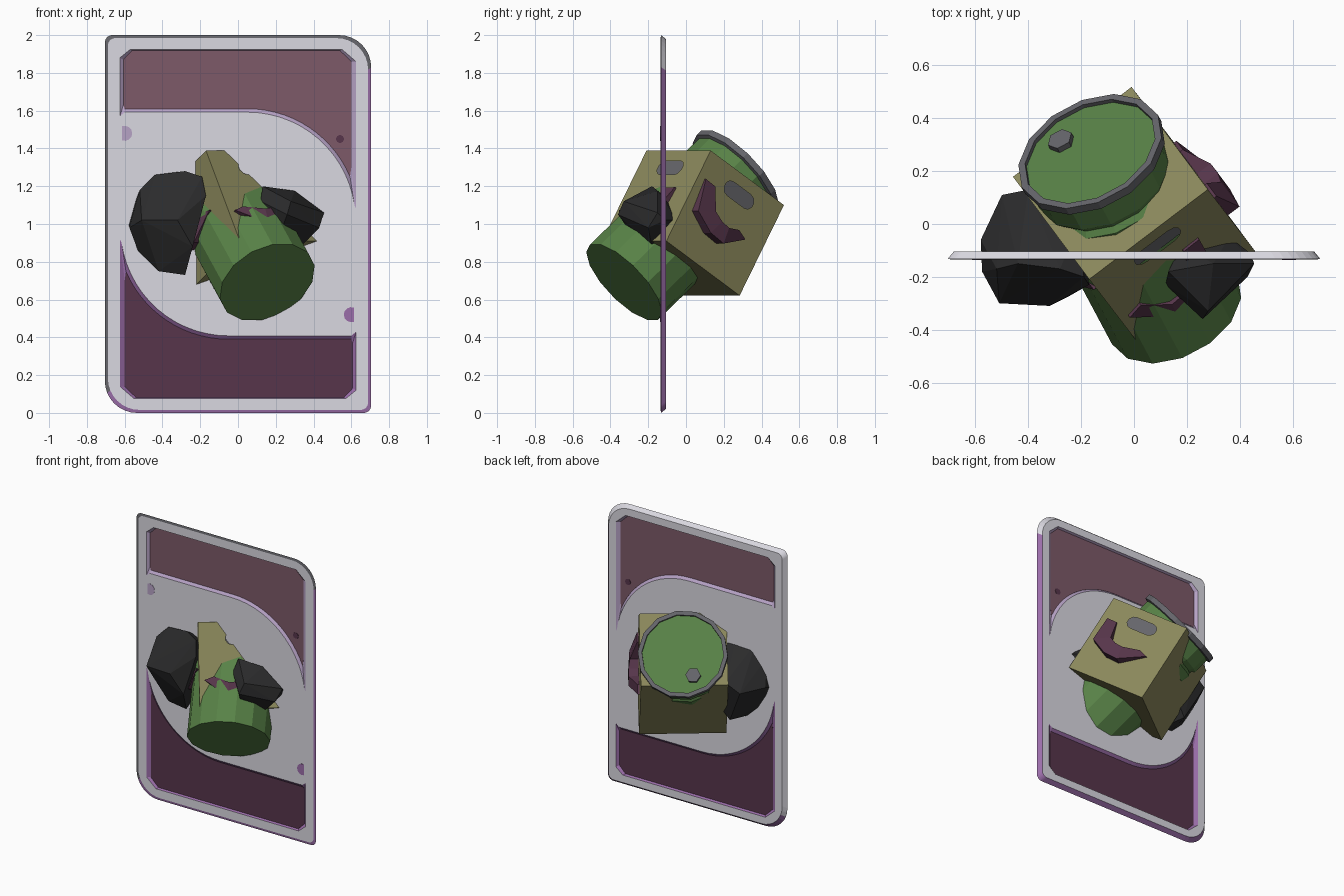
import bpy, bmesh, math
from mathutils import Vector

if "Cube" in bpy.data.objects:
    bpy.data.objects.remove(bpy.data.objects["Cube"])

COL = {
    'light_grey': (.70, .69, .75), 'dark_grey': (.13, .13, .145), 'purple': (.33, .155, .40),
    'lavender': (.47, .36, .56), 'dusty_pink': (.205, .10, .14), 'plum': (.095, .036, .07),
    'olive': (.255, .245, .105), 'green': (.098, .225, .063), 'charcoal': (.024, .024, .025)}
MAT = {}
for n, c in COL.items():
    MAT[n] = bpy.data.materials.new(n)
    MAT[n].diffuse_color = (*c, 1)


def finish(name, bm, *mats):
    bmesh.ops.recalc_face_normals(bm, faces=bm.faces)
    me = bpy.data.meshes.new(name)
    bm.to_mesh(me)
    bm.free()
    for m in mats:
        me.materials.append(MAT[m])
    ob = bpy.data.objects.new(name, me)
    bpy.context.collection.objects.link(ob)
    return ob


def loft(bm, loops, mat=lambda i, f: 0, caps=True):
    """Skin closed loops of points, capping both ends."""
    rows = [[bm.verts.new(p) for p in lp] for lp in loops]
    n = len(rows[0])
    for i in range(len(rows) - 1):
        for k in range(n):
            f = bm.faces.new((rows[i][k], rows[i][(k + 1) % n], rows[i + 1][(k + 1) % n], rows[i + 1][k]))
            f.material_index = mat(i, f)
    if caps:
        bm.faces.new(rows[0])
        bm.faces.new(rows[-1])


def fill(bm, loops):
    """Fill the first loop, leaving the other loops as holes."""
    edges = []
    for lp in loops:
        vs = [bm.verts.new(p) for p in lp]
        edges += [bm.edges.new((vs[i], vs[(i + 1) % len(vs)])) for i in range(len(vs))]
    bmesh.ops.triangle_fill(bm, use_beauty=True, use_dissolve=False, edges=edges)


def at(pts, y):
    return [(x, y, z) for x, z in pts]


def plate(name, pts, y0, y1, mat):
    bm = bmesh.new()
    loft(bm, [at(pts, y0), at(pts, y1)])
    return finish(name, bm, mat)


def arc(cx, cz, r, a0, a1, n):
    return [(cx + r * math.cos(math.radians(a0 + (a1 - a0) * i / n)),
             cz + r * math.sin(math.radians(a0 + (a1 - a0) * i / n))) for i in range(n + 1)]


def turned(pts):
    return [(-x, 2 - z) for x, z in pts]


# ---- card: rounded slab with two window openings, the lower one turned by half a turn
F, B, MID = -.135, -.105, -.121
lip = [(-.625, 1.57), (-.60, 1.592)] + arc(.05, 1.02, .572, 90, 8, 14) + \
      [(.625, 1.08), (.625, 1.86), (.55, 1.925), (-.57, 1.925), (-.625, 1.88)]
pane = [(-.607, 1.63), (-.60, 1.61)] + arc(.05, 1.02, .59, 90, 23, 14) + \
       [(.60, 1.30), (.60, 1.86), (.54, 1.918), (-.56, 1.918), (-.607, 1.87)]
outline = []
for sx, sz, r, a in ((1, 1, .17, 0), (-1, 1, .04, 90), (-1, -1, .17, 180), (1, -1, .04, 270)):
    outline += arc(sx * (.705 - r), 1 + sz * (1 - r), r, a, a + 90, 8)


def ring(d, y):
    return [(x * (1 - d / .7), y, 1 + (z - 1) * (1 - d)) for x, z in outline]


def rim_mat(i, f):
    c = f.calc_center_median()
    if c.z < .12 or (c.x > 0 and c.z < 1.64):
        return 1
    return 2 if i == 0 else 0


bm = bmesh.new()
front, back = ring(.016, F), ring(.022, B)
loft(bm, [front, ring(0, F + .003), back], rim_mat, caps=False)
for edge, y in ((front, F), (back, B)):
    fill(bm, [edge, at(lip, y), at(turned(lip), y)])
bmesh.ops.remove_doubles(bm, verts=bm.verts, dist=.0002)
finish('card_slab', bm, 'light_grey', 'purple', 'dark_grey')

for half, t, lip_m, pane_m in (('upper', lambda p: p, 'lavender', 'dusty_pink'),
                               ('lower', turned, 'purple', 'plum')):
    bm = bmesh.new()
    loft(bm, [at(t(lip), F), at(t(pane), MID), at(t(lip), B)], caps=False)
    finish(f'{half}_window_lip', bm, lip_m)
    plate(f'{half}_window_pane', t(pane), MID - .001, MID + .001, pane_m)
    plate(f'{half}_side_dot', t(arc(-.60, 1.48, .04, -110, 110, 8)), F - .002, F + .002, lip_m)
plate('small_dot', arc(.54, 1.45, .022, 0, 315, 7), MID - .003, MID + .003, 'plum')

# ---- crate: tilted cube, each upright side has a slot
A = Vector((.28, .13, 1.39))
E1, E2, E3 = Vector((-.29, .39, -.29)), Vector((.18, -.235, -.48)), Vector((-.449, -.34, 0))
O = A + (E1 + E2 + E3) / 2
L = .563
X, Y, Z = E1.normalized(), E3.normalized(), -E2.normalized()


def side_point(k, u, v, d=0):
    """Point on upright side k: u across, v down (0..1), d outwards."""
    a = k * math.pi / 2
    right, out = X * math.cos(a) + Y * math.sin(a), X * math.sin(a) - Y * math.cos(a)
    return O + right * (u - .5) * L + Z * (.5 - v) * L + out * (L / 2 + d)


slot = arc(.615, .19, .075, -90, 90, 5) + arc(.385, .19, .075, 90, 270, 5)
bm = bmesh.new()
for k in range(4):
    fill(bm, [[side_point(k, u, v) for u, v in lp] for lp in ([(0, 0), (1, 0), (1, 1), (0, 1)], slot)])
for v in (0, 1):
    bm.faces.new([bm.verts.new(side_point(k, 0, v)) for k in range(4)])
bmesh.ops.remove_doubles(bm, verts=bm.verts, dist=.0005)
bmesh.ops.dissolve_limit(bm, angle_limit=.01, verts=bm.verts, edges=bm.edges)
finish('crate', bm, 'olive')

# grey backing inside each slot
for k in range(4):
    bm = bmesh.new()
    loft(bm, [[side_point(k, u, v, d) for u, v in ((.25, .09), (.75, .09), (.75, .29), (.25, .29))]
              for d in (-.022, -.018)])
    finish(f'slot_backing_{k + 1}', bm, 'dark_grey')

# lopsided curved handles on three sides, one of them mirrored and set lower
outer = [(.08, .265), (.11, .60), (.33, .71), (.51, .72), (.77, .52)]
inner = [(.21, .27), (.29, .50), (.39, .55), (.49, .56), (.66, .48)]
rise = [.01, .055, .065, .065, .012]
for k, flip in ((0, False), (2, False), (3, True)):
    place = (lambda p: (.83 - p[0], p[1] + .15)) if flip else (lambda p: p)
    bm = bmesh.new()
    loft(bm, [[side_point(k, *place(o), -.002), side_point(k, *place(o), h),
               side_point(k, *place(i), h), side_point(k, *place(i), -.002)]
              for o, i, h in zip(outer, inner, rise)])
    finish(f'crate_handle_{k + 1}', bm, 'plum')

# ---- barrel: lathed along a tilted axis, with grooves and a grey rim
P0, P1 = Vector((.155, -.328, .692)), Vector((-.165, .272, 1.275))
axis = (P1 - P0).normalized()
H = (P1 - P0).length
rot = axis.to_track_quat('Z', 'Y')
profile = [(.27, 0), (.27, H - .30), (.25, H - .28), (.27, H - .25), (.27, H - .19), (.25, H - .17),
           (.27, H - .14), (.27, H - .035), (.292, H - .03), (.292, H + .005), (.265, H + .005), (.265, H - .012)]
SIDES = 14
bm = bmesh.new()
loft(bm, [[P0 + rot @ Vector((r * math.cos(2 * math.pi * i / SIDES), r * math.sin(2 * math.pi * i / SIDES), t))
           for i in range(SIDES)] for r, t in profile], lambda i, f: 1 if i >= 7 else 0)
finish('barrel', bm, 'green', 'dark_grey')

# bung on the lid
bung = P1 + rot @ (rot.inverted() @ (Vector((-.28, .32, 1.175)) - P1)).to_2d().to_3d()
bm = bmesh.new()
loft(bm, [[bung + rot @ Vector((.05 * math.cos(i * math.pi / 3), .05 * math.sin(i * math.pi / 3), t))
           for i in range(6)] for t in (-.03, .012)])
finish('barrel_bung', bm, 'dark_grey')


# ---- rocks: convex hulls of a few points
def rock(name, pts):
    bm = bmesh.new()
    for p in pts:
        bm.verts.new(p)
    bmesh.ops.convex_hull(bm, input=bm.verts)
    bmesh.ops.delete(bm, geom=[v for v in bm.verts if not v.link_faces], context='VERTS')
    finish(name, bm, 'charcoal')


rock('large_rock', [
    (-.58, -.06, 1.02), (-.575, -.18, .98), (-.52, -.17, 1.18), (-.44, -.15, 1.26), (-.28, -.17, 1.28),
    (-.19, -.20, 1.25), (-.17, -.23, 1.15), (-.51, -.30, 1.02), (-.32, -.31, 1.02), (-.24, -.27, .88),
    (-.28, -.18, .73), (-.42, -.18, .75), (-.53, -.16, .86), (-.50, .11, 1.02), (-.40, .13, 1.08),
    (-.27, .08, .92), (-.38, .05, .78), (-.20, .02, 1.15)])
rock('small_rock', [
    (.13, -.18, 1.20), (.12, -.23, 1.12), (.30, -.15, 1.175), (.455, -.15, 1.06), (.43, -.20, .98),
    (.26, -.36, 1.05), (.28, -.33, 1.12), (.33, -.18, .88), (.22, -.28, .94), (.36, -.05, 1.02),
    (.18, -.08, 1.12), (.24, -.08, .93), (.44, -.11, 1.02)])

for m in bpy.data.materials:
    if m.users and not m.is_grease_pencil:
        m.use_nodes = True
        m.node_tree.nodes["Principled BSDF"].inputs["Base Color"].default_value = m.diffuse_color
